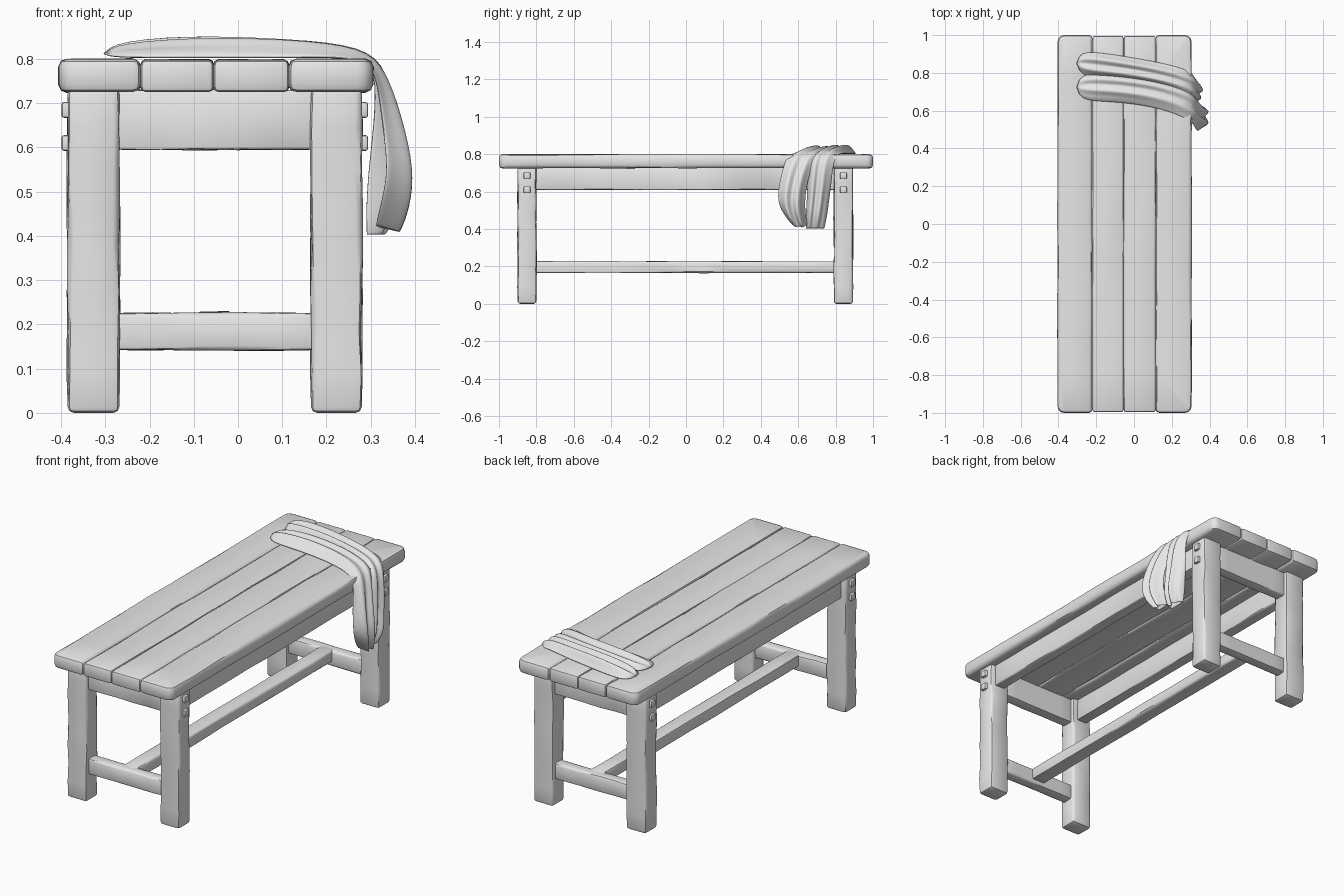
import bpy
import bmesh
import math
import random
from mathutils import Vector

random.seed(4)
cube = bpy.data.objects.get("Cube")
if cube:
    bpy.data.objects.remove(cube, do_unlink=True)

grey = bpy.data.materials.new("plain grey")
grey.use_nodes = True
grey.diffuse_color = (0.8, 0.8, 0.8, 1)
grey.node_tree.nodes["Principled BSDF"].inputs["Base Color"].default_value = (0.8, 0.8, 0.8, 1)


def finish(bm, name, angle=40):
    bmesh.ops.recalc_face_normals(bm, faces=bm.faces)
    mesh = bpy.data.meshes.new(name)
    bm.to_mesh(mesh)
    bm.free()
    mesh.materials.append(grey)
    obj = bpy.data.objects.new(name, mesh)
    bpy.context.collection.objects.link(obj)
    bpy.ops.object.select_all(action='DESELECT')
    obj.select_set(True)
    bpy.context.view_layer.objects.active = obj
    bpy.ops.object.shade_smooth_by_angle(angle=math.radians(angle))
    return obj


def timber(name, x, y, z, bevel=0.01, cuts=0, wear=0.0, round_side=0):
    """Worn beam between the given (min, max) ranges, cut along its longest axis."""
    bm = bmesh.new()
    bmesh.ops.create_cube(bm, size=1)
    ranges = (x, y, z)
    for v in bm.verts:
        v.co = Vector([(a + b) / 2 + c * (b - a) for c, (a, b) in zip(v.co, ranges)])
    # round the outer corners of an edge plank
    if round_side:
        mid = sum(x) / 2
        corners = [e for e in bm.edges
                   if abs(e.verts[0].co.z - e.verts[1].co.z) > 0.01
                   and (e.verts[0].co.x - mid) * round_side > 0]
        bmesh.ops.bevel(bm, geom=corners, offset=0.035, segments=3,
                        profile=0.5, affect='EDGES')
    sharp = [e for e in bm.edges if e.calc_face_angle(0) > 1]
    bmesh.ops.bevel(bm, geom=sharp, offset=bevel, segments=2,
                    profile=0.5, affect='EDGES')
    # slice the beam and shift each slice a little for an uneven, hand-cut edge
    size = [b - a for a, b in ranges]
    axis = size.index(max(size))
    normal = Vector([float(i == axis) for i in range(3)])
    lo, hi = ranges[axis]
    for i in range(cuts):
        p = normal * (lo + (hi - lo) * (i + 1) / (cuts + 1))
        bmesh.ops.bisect_plane(bm, geom=bm.verts[:] + bm.edges[:] + bm.faces[:],
                               plane_co=p, plane_no=normal)
    for v in bm.verts:
        if lo + 0.05 < v.co[axis] < hi - 0.05:
            v.co += Vector([0 if i == axis else random.uniform(-wear, wear)
                            for i in range(3)])
    return finish(bm, name)


# Top made of four planks
seams = [-0.405, -0.22, -0.055, 0.115, 0.305]
for i in range(4):
    side = -1 if i == 0 else 1 if i == 3 else 0
    trim = 0.0 if side else 0.004
    timber(f"top_plank_{i + 1}", (seams[i], seams[i + 1]), (-1 + trim, 1 - trim),
           (0.725, 0.8 - trim / 2), 0.018 if side else 0.012, 9, 0.002, side)
# Thin backing closes the seams between planks
timber("top_core", (-0.38, 0.28), (-0.975, 0.975), (0.735, 0.788), 0.004)

# Legs, end rails and pegs
leg_x = {"right": (-0.385, -0.268), "left": (0.165, 0.28)}
ends = {"front": (-0.9, -0.8), "back": (0.79, 0.893)}
for end, y in ends.items():
    mid = sum(y) / 2
    for side, x in leg_x.items():
        timber(f"{end}_{side}_leg", x, y, (0, 0.735), 0.014, 7, 0.003)
        out = x[0] if side == "right" else x[1]
        for n, z in enumerate((0.61, 0.685)):
            timber(f"{end}_{side}_peg_{n + 1}", (out - 0.014, out + 0.014),
                   (mid - 0.018, mid + 0.018), (z - 0.018, z + 0.018), 0.006)
    timber(f"{end}_apron", (-0.29, 0.19), (mid - 0.03, mid + 0.03), (0.595, 0.73), 0.006, 4, 0.002)
    timber(f"{end}_stretcher", (-0.29, 0.19), (mid - 0.03, mid + 0.03), (0.142, 0.226), 0.01, 4, 0.002)

# Side aprons and long stretcher
for side, x in leg_x.items():
    mid = sum(x) / 2
    timber(f"{side}_apron", (mid - 0.03, mid + 0.03), (-0.82, 0.81), (0.61, 0.73), 0.006, 8, 0.002)
timber("long_stretcher", (-0.092, -0.012), (-0.85, 0.84), (0.165, 0.228), 0.01, 8, 0.002)


def cloth(name, stations, phase):
    """Pleated cloth strip; each station is x, z, y start, y end, height."""
    bm = bmesh.new()
    across = 9
    rings = []
    for i, (x, z, y0, y1, h) in enumerate(stations):
        a, b = stations[max(i - 1, 0)], stations[min(i + 1, len(stations) - 1)]
        along = Vector((b[0] - a[0], 0, b[1] - a[1])).normalized()
        up = Vector((-along.z, 0, along.x))
        outer, inner = [], []
        for j in range(across):
            t = j / (across - 1)
            dome = min(1, 5 * min(t, 1 - t) + 0.15)
            pleat = 0.72 + 0.28 * math.cos(t * 15 + phase + i * 0.35)
            base = Vector((x, y0 + (y1 - y0) * t, z))
            outer.append(bm.verts.new(base + up * h * dome * pleat * 1.1))
            inner.append(bm.verts.new(base))
        rings.append(outer + inner[::-1])
    n = 2 * across
    for r, s in zip(rings, rings[1:]):
        for j in range(n):
            bm.faces.new((r[j], r[(j + 1) % n], s[(j + 1) % n], s[j]))
    bm.faces.new(rings[0])
    obj = finish(bm, name, 180)
    shell = obj.modifiers.new("thickness", 'SOLIDIFY')
    shell.thickness = 0.005
    smooth = obj.modifiers.new("soft", 'SUBSURF')
    smooth.levels = smooth.render_levels = 2


# Draped cloth: two folded tails over the left edge
cloth("cloth_front_fold", [
    (-0.31, 0.802, 0.65, 0.80, 0.03), (-0.12, 0.802, 0.65, 0.80, 0.05),
    (0.12, 0.802, 0.62, 0.77, 0.045), (0.28, 0.804, 0.56, 0.72, 0.025),
    (0.312, 0.77, 0.53, 0.69, 0.025), (0.325, 0.66, 0.50, 0.65, 0.05),
    (0.34, 0.55, 0.485, 0.635, 0.062), (0.325, 0.48, 0.52, 0.64, 0.07),
    (0.31, 0.42, 0.57, 0.65, 0.06)], 0)
cloth("cloth_back_fold", [
    (-0.31, 0.802, 0.78, 0.925, 0.035), (-0.12, 0.802, 0.77, 0.90, 0.056),
    (0.12, 0.802, 0.74, 0.86, 0.046), (0.28, 0.804, 0.69, 0.82, 0.028),
    (0.312, 0.77, 0.66, 0.79, 0.03), (0.308, 0.66, 0.65, 0.78, 0.05),
    (0.295, 0.55, 0.645, 0.765, 0.07), (0.29, 0.47, 0.64, 0.755, 0.085),
    (0.29, 0.40, 0.64, 0.74, 0.045)], 1.5)
